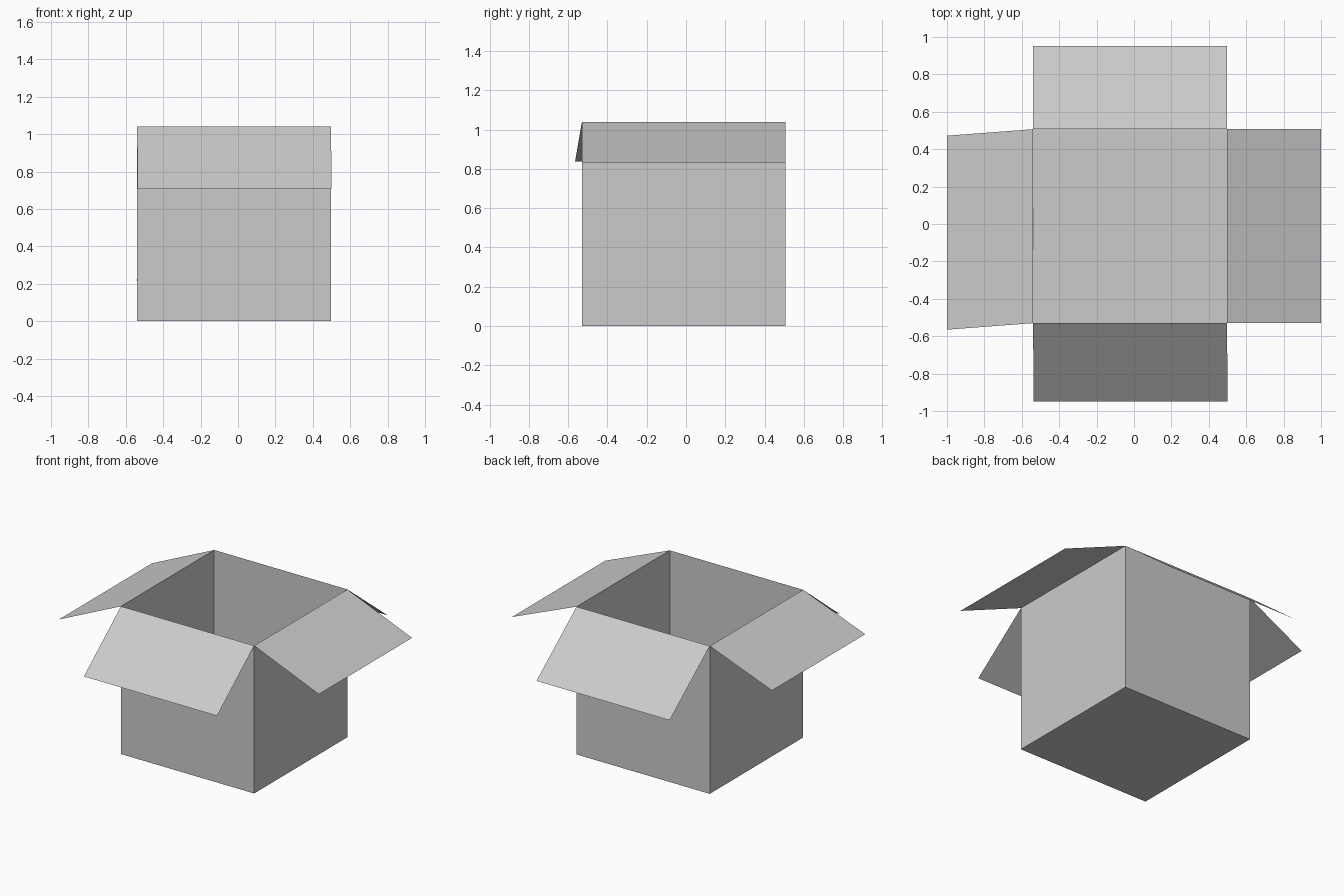
import bpy, bmesh
from mathutils import Vector

if "Cube" in bpy.data.objects:
    bpy.data.objects.remove(bpy.data.objects["Cube"])

X0, X1, Y0, Y1, H = -0.54, 0.497, -0.53, 0.507, 1.04


def add_object(name, bm):
    mesh = bpy.data.meshes.new(name)
    bm.to_mesh(mesh)
    bm.free()
    obj = bpy.data.objects.new(name, mesh)
    bpy.context.collection.objects.link(obj)
    return obj


def sheet(name, a, b, offset, skew=(0, 0, 0)):
    """Thin card sheet hinged on edge a-b, swung out by offset."""
    bm = bmesh.new()
    d = Vector(offset) + Vector(skew)
    pts = [Vector(a), Vector(b), Vector(b) + d, Vector(a) + d]
    bm.faces.new([bm.verts.new(p) for p in pts])
    return add_object(name, bm)


# open-topped card box: a cube without its lid face
bm = bmesh.new()
bmesh.ops.create_cube(bm, size=1)
for v in bm.verts:
    v.co = (X0 if v.co.x < 0 else X1, Y0 if v.co.y < 0 else Y1, 0 if v.co.z < 0 else H)
bm.normal_update()
lid = [f for f in bm.faces if f.normal.z > 0.9]
bmesh.ops.delete(bm, geom=lid, context='FACES_ONLY')
add_object("box_body", bm)

# four opened flaps hinged on the rim
sheet("front_flap", (X0, Y0, H), (X1, Y0, H), (0, -0.418, -0.333), (0.004, 0, 0))
sheet("back_flap", (X1, Y1, H), (X0, Y1, H), (0, 0.446, -0.352))
sheet("right_flap", (X1, Y0, H), (X1, Y1, H), (0.503, 0, -0.207))
sheet("left_flap", (X0, Y1, H), (X0, Y0, H), (-0.46, 0, -0.203), (0, -0.035, 0))

# tape end low on the left wall, its lower edge tucked just inside
sheet("tape_end", (X0 - 0.002, 0.07, 0.255), (X0 - 0.002, -0.15, 0.25), (0.005, 0.02, -0.25))
